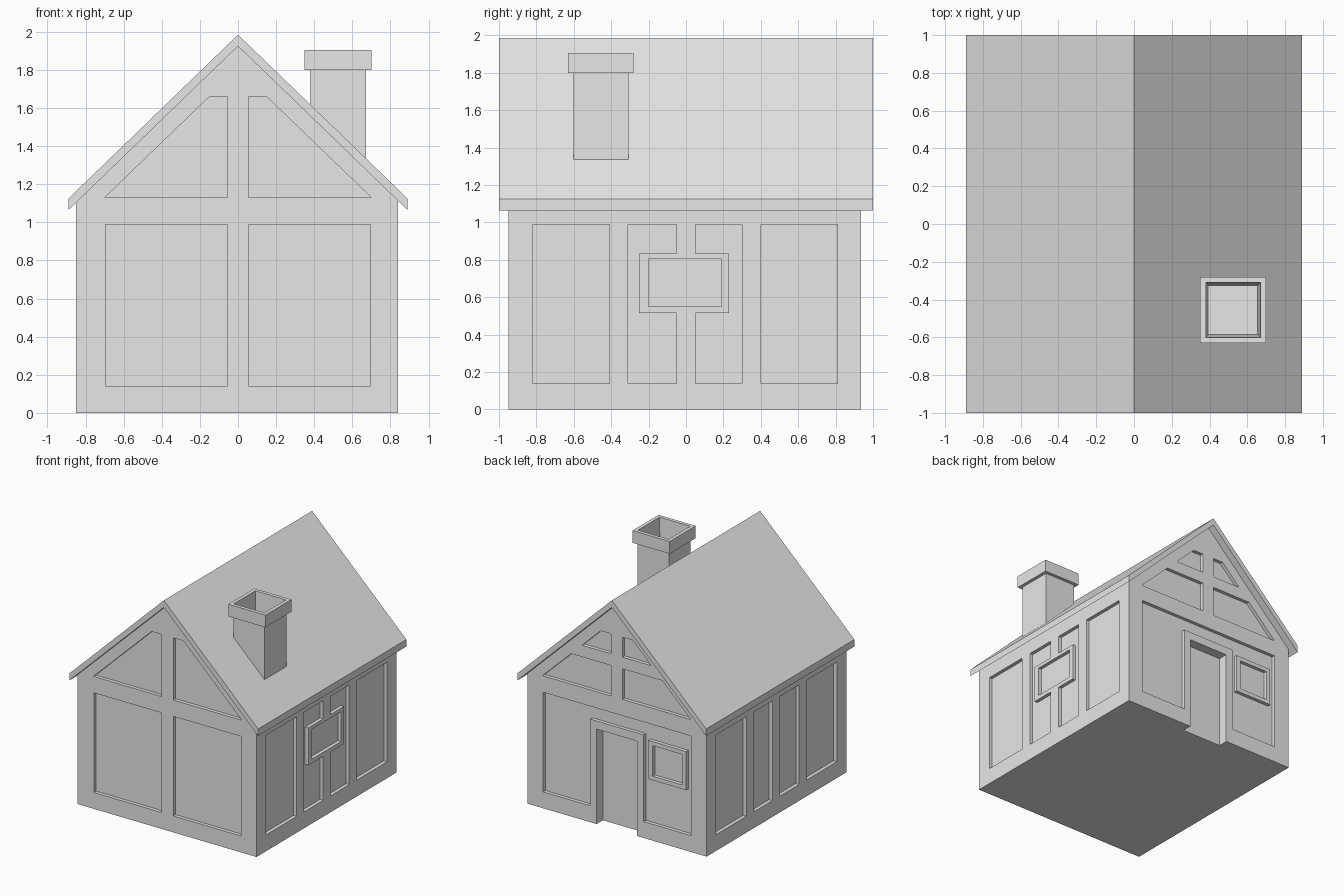
import bpy
import bmesh

cube = bpy.data.objects.get("Cube")
if cube:
    bpy.data.objects.remove(cube, do_unlink=True)

COLOR = (0.8, 0.8, 0.8, 1.0)
plain = bpy.data.materials.new("light_grey")
plain.use_nodes = True
plain.diffuse_color = COLOR
for node in plain.node_tree.nodes:
    if node.type == 'BSDF_PRINCIPLED':
        node.inputs["Base Color"].default_value = COLOR


def finish(name, bm):
    bmesh.ops.recalc_face_normals(bm, faces=bm.faces)
    mesh = bpy.data.meshes.new(name)
    bm.to_mesh(mesh)
    bm.free()
    mesh.materials.append(plain)
    obj = bpy.data.objects.new(name, mesh)
    bpy.context.scene.collection.objects.link(obj)
    return obj


def add_prism(bm, points, axis, start, end):
    """Extrude an outline (horizontal, z) along the x or y axis."""
    def place(h, z, depth):
        return (depth, h, z) if axis == 'x' else (h, depth, z)
    near = [bm.verts.new(place(h, z, start)) for h, z in points]
    far = [bm.verts.new(place(h, z, end)) for h, z in points]
    bm.faces.new(near)
    bm.faces.new(far[::-1])
    for i in range(len(points)):
        j = (i + 1) % len(points)
        bm.faces.new((near[j], near[i], far[i], far[j]))


def rect(h0, h1, z0, z1):
    return [(h0, z0), (h1, z0), (h1, z1), (h0, z1)]


def cut(obj, cutter):
    """Subtract the cutter, keep the resulting mesh, drop the cutter."""
    mod = obj.modifiers.new("cut", 'BOOLEAN')
    mod.operation = 'DIFFERENCE'
    mod.solver = 'EXACT'
    mod.object = cutter
    cutter.hide_render = True
    graph = bpy.context.evaluated_depsgraph_get()
    mesh = bpy.data.meshes.new_from_object(obj.evaluated_get(graph))
    obj.modifiers.clear()
    obj.data = mesh
    bpy.data.objects.remove(cutter, do_unlink=True)


# Main measurements
LEFT, RIGHT, FRONT, BACK = -0.85, 0.84, -0.95, 0.935
RECESS, OUT = 0.03, 0.1
LOW, HIGH, GABLE, PEAK = 0.14, 0.99, 1.13, 1.66
SILL, HEAD = 0.515, 0.835

# House body, its gables tucked into the roof
bm = bmesh.new()
add_prism(bm, [(LEFT, 0), (RIGHT, 0), (RIGHT, 1.13), (0, 1.94), (LEFT, 1.13)],
          'y', FRONT, BACK)
body = finish("house_walls", bm)

bm = bmesh.new()


def front_panel(points):
    add_prism(bm, points, 'y', FRONT - OUT, FRONT + RECESS)


def back_panel(points, depth=RECESS):
    add_prism(bm, points, 'y', BACK - depth, BACK + OUT)


def side_panel(points, side):
    wall = RIGHT if side > 0 else LEFT
    add_prism(bm, points, 'x', wall - side * RECESS, wall + side * OUT)


def gable_edge(z):
    """Half width of the gable panels at a height."""
    return 0.70 - (z - GABLE) * 0.55 / (PEAK - GABLE)


def gable_panel(side, z0, z1):
    return [(side * h, z) for h, z in
            [(gable_edge(z0), z0), (0.055, z0), (0.055, z1), (gable_edge(z1), z1)]]


for side in (-1, 1):
    # Front wall panels
    front_panel(rect(*sorted((side * 0.055, side * 0.695)), LOW, HIGH))
    front_panel(gable_panel(side, GABLE, PEAK))
    # Back gable panels, split by a cross beam
    back_panel(gable_panel(side, GABLE, 1.39))
    back_panel(gable_panel(side, 1.49, PEAK))
    # Tall outer panels on the side walls
    side_panel(rect(-0.82, -0.41, LOW, HIGH), side)
    side_panel(rect(0.40, 0.81, LOW, HIGH), side)

# Plain middle panels on the right-hand-of-model wall
side_panel(rect(-0.31, -0.05, LOW, HIGH), -1)
side_panel(rect(0.05, 0.30, LOW, HIGH), -1)

# Middle panels notched around the side window, then its pane
for outer, frame, inner in ((-0.31, -0.25, -0.05), (0.30, 0.23, 0.05)):
    side_panel([(outer, LOW), (inner, LOW), (inner, SILL), (frame, SILL),
                (frame, HEAD), (inner, HEAD), (inner, HIGH), (outer, HIGH)], 1)
side_panel(rect(-0.20, 0.19, 0.55, 0.805), 1)

# Back wall panel stepping around the door frame, and the deep doorway
back_panel([(-0.70, LOW), (-0.255, LOW), (-0.255, 0.88), (0.25, 0.88),
            (0.25, LOW), (0.695, LOW), (0.695, HIGH), (-0.70, HIGH)])
back_panel(rect(-0.19, 0.19, -OUT, 0.81), 0.085)

cut(body, finish("panel_cutter", bm))

# Back window frame with its recessed pane
bm = bmesh.new()
add_prism(bm, rect(-0.655, -0.30, SILL, 0.845), 'y', BACK - 0.05, BACK)
window = finish("back_window_frame", bm)
bm = bmesh.new()
add_prism(bm, rect(-0.615, -0.34, 0.55, 0.81), 'y', BACK - RECESS, BACK + OUT)
cut(window, finish("pane_cutter", bm))

# Roof slab with overhanging eaves
bm = bmesh.new()
add_prism(bm, [(-0.89, 1.065), (0, 1.925), (0.89, 1.065),
               (0.89, 1.125), (0, 1.985), (-0.89, 1.125)], 'y', -1, 1)
finish("roof", bm)

# Chimney: shaft, cap and tapered flue lofted from square rings
bm = bmesh.new()
rings = []
for half, z in ((0.147, 1.25), (0.147, 1.80), (0.175, 1.80),
                (0.175, 1.905), (0.145, 1.905), (0.13, 1.62)):
    rings.append([bm.verts.new((0.525 + half * sx, -0.455 + half * sy, z))
                  for sx, sy in ((-1, -1), (1, -1), (1, 1), (-1, 1))])
for lower, upper in zip(rings, rings[1:]):
    for i in range(4):
        j = (i + 1) % 4
        bm.faces.new((lower[i], lower[j], upper[j], upper[i]))
bm.faces.new(rings[0][::-1])
bm.faces.new(rings[-1])
finish("chimney", bm)
